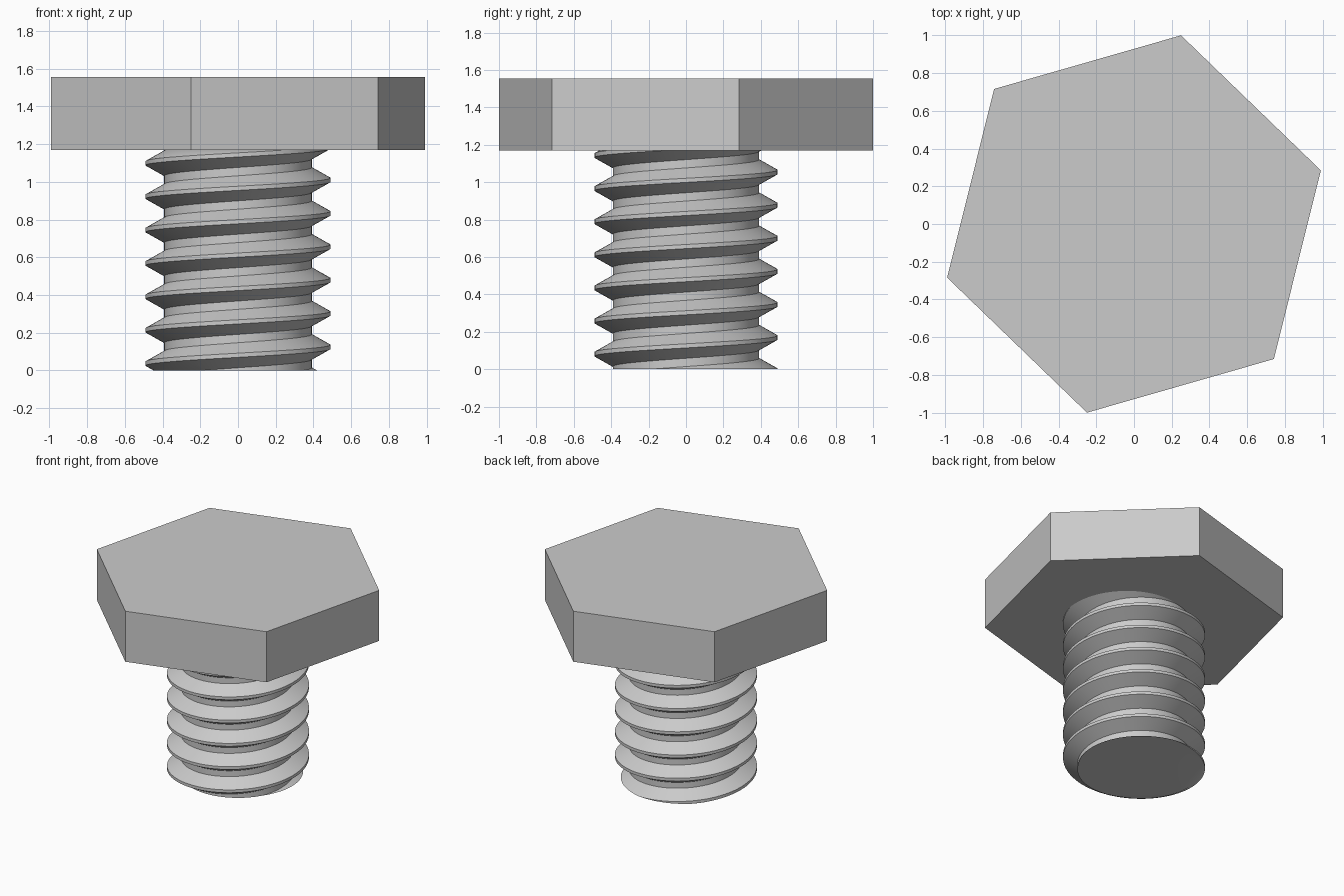
import bpy, bmesh, math

if "Cube" in bpy.data.objects:
    bpy.data.objects.remove(bpy.data.objects["Cube"])

HEAD_BOTTOM, HEAD_TOP, HEAD_R = 1.17, 1.555, 1.0306
PITCH, CREST_R, ROOT_R = 0.177, 0.49, 0.391
CREST_Z = 0.125          # crest centre height on the +x side
SEGMENTS = 96

steel = bpy.data.materials.new("steel_grey")
steel.diffuse_color = (0.6, 0.6, 0.6, 1)
steel.use_nodes = True
steel.node_tree.nodes["Principled BSDF"].inputs["Base Color"].default_value = steel.diffuse_color


def add_object(name, bm):
    bmesh.ops.recalc_face_normals(bm, faces=bm.faces[:])
    mesh = bpy.data.meshes.new(name)
    bm.to_mesh(mesh)
    bm.free()
    mesh.materials.append(steel)
    obj = bpy.data.objects.new(name, mesh)
    bpy.context.collection.objects.link(obj)
    return obj


# Hexagonal head
bm = bmesh.new()
corners = [math.radians(16 + 60 * i) for i in range(6)]
base = bm.faces.new([bm.verts.new((HEAD_R * math.cos(a), HEAD_R * math.sin(a), HEAD_BOTTOM))
                     for a in corners])
ext = bmesh.ops.extrude_face_region(bm, geom=[base], use_keep_orig=True)
top = [v for v in ext["geom"] if isinstance(v, bmesh.types.BMVert)]
bmesh.ops.translate(bm, verts=top, vec=(0, 0, HEAD_TOP - HEAD_BOTTOM))
add_object("hex_head", bm)

# Threaded shank: one profile period is flat crest, flank, flat root, flank
profile = [(CREST_R, -PITCH / 16), (CREST_R, PITCH / 16),
           (ROOT_R, PITCH * 3 / 8), (ROOT_R, PITCH * 5 / 8)]
bm = bmesh.new()
columns = []
for i in range(SEGMENTS):
    a = 2 * math.pi * i / SEGMENTS
    columns.append([bm.verts.new((r * math.cos(a), r * math.sin(a),
                                  CREST_Z + dz + PITCH * (turn + i / SEGMENTS)))
                    for turn in range(-3, 9) for r, dz in profile])
# After a full turn the helix joins the next period of the first column
columns.append(columns[0][len(profile):])
for left, right in zip(columns, columns[1:]):
    for k in range(len(right) - 1):
        bm.faces.new((left[k], right[k], right[k + 1], left[k + 1]))

# Trim the thread flat at the tip and under the head, then cap both ends
for z, normal in ((0, -1), (HEAD_BOTTOM, 1)):
    cut = bmesh.ops.bisect_plane(bm, geom=bm.verts[:] + bm.edges[:] + bm.faces[:],
                                 plane_co=(0, 0, z), plane_no=(0, 0, normal),
                                 clear_outer=True)
    rim = [e for e in cut["geom_cut"] if isinstance(e, bmesh.types.BMEdge)]
    bmesh.ops.edgeloop_fill(bm, edges=rim)
shank = add_object("threaded_shank", bm)

bpy.context.view_layer.objects.active = shank
shank.select_set(True)
bpy.ops.object.shade_smooth_by_angle(angle=math.radians(30))
